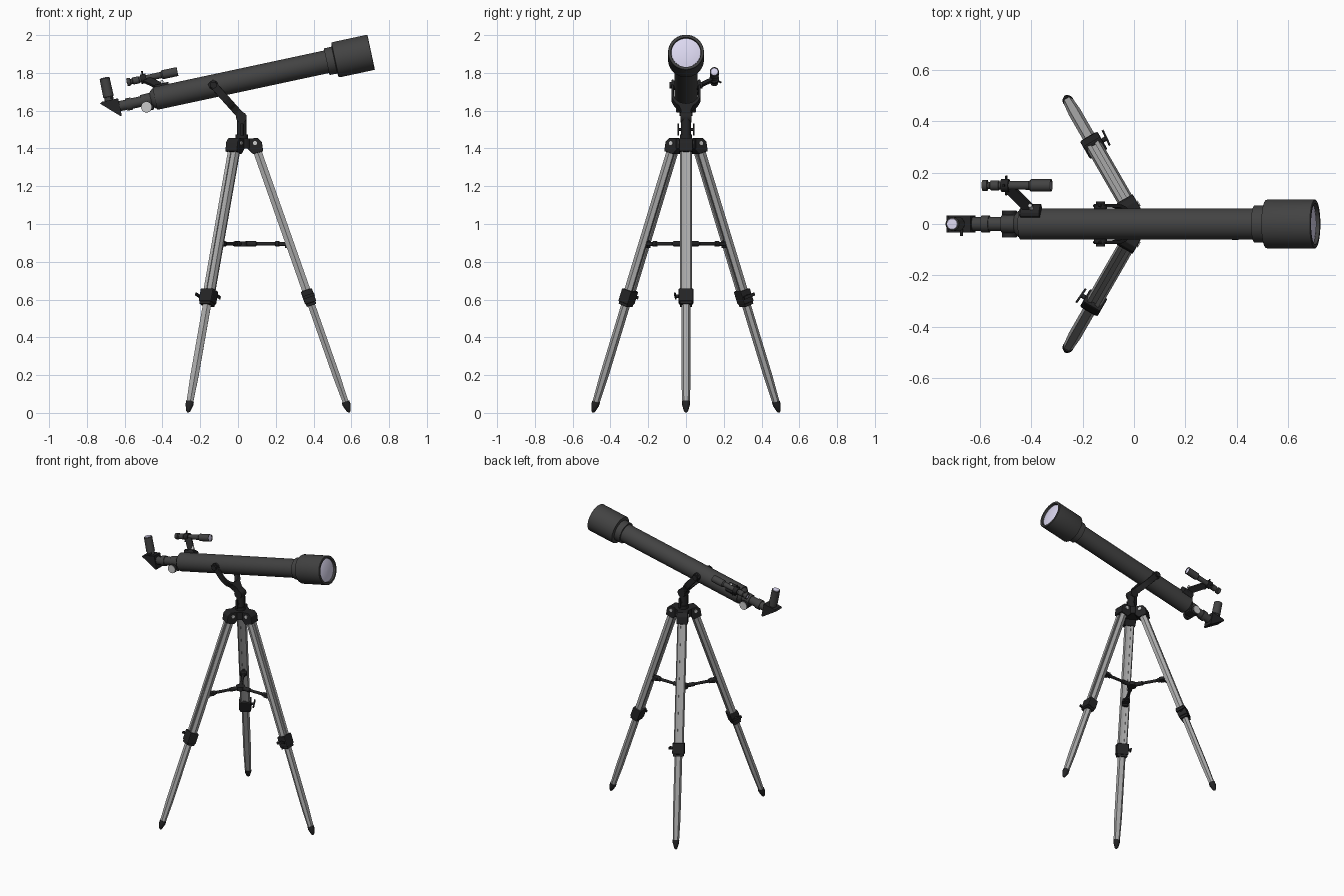
import bpy, bmesh
from math import sin, cos, pi, radians
from mathutils import Matrix, Vector

if "Cube" in bpy.data.objects:
    bpy.data.objects.remove(bpy.data.objects["Cube"])


def material(name, c):
    m = bpy.data.materials.new(name)
    m.diffuse_color = (*c, 1)
    m.use_nodes = True
    m.node_tree.nodes["Principled BSDF"].inputs["Base Color"].default_value = m.diffuse_color
    return m


DARK = material("dark_grey", (0.055, 0.055, 0.055))
BLACK = material("black", (0.018, 0.018, 0.019))
ALU = material("aluminium", (0.4, 0.4, 0.4))
PALE = material("pale_metal", (0.6, 0.6, 0.58))
GLASS = material("glass", (0.72, 0.69, 0.88))


def frame(o, x, y, z):
    m = Matrix((x, y, z)).transposed().to_4x4()
    m.translation = o
    return m


def finish(name, bm, M, mat, smooth=False, bevel=0):
    bmesh.ops.recalc_face_normals(bm, faces=bm.faces)
    bm.transform(M)
    bmesh.ops.recalc_face_normals(bm, faces=bm.faces)
    me = bpy.data.meshes.new(name)
    bm.to_mesh(me)
    bm.free()
    me.materials.append(mat)
    ob = bpy.data.objects.new(name, me)
    bpy.context.collection.objects.link(ob)
    if smooth:
        me.polygons.foreach_set("use_smooth", [True] * len(me.polygons))
        me.set_sharp_from_angle(angle=radians(35))
    if bevel:
        b = ob.modifiers.new("bevel", 'BEVEL')
        b.width, b.segments, b.limit_method = bevel, 2, 'ANGLE'
    return ob


def lathe(name, prof, M, mat, seg=32):
    """Revolve (x, radius) points about local X, ends capped."""
    bm = bmesh.new()
    rings = [[bm.verts.new((x, r * cos(2 * pi * i / seg), r * sin(2 * pi * i / seg)))
              for i in range(seg)] for x, r in prof]
    for a, b in zip(rings, rings[1:]):
        for i in range(seg):
            j = (i + 1) % seg
            bm.faces.new((a[i], a[j], b[j], b[i]))
    bm.faces.new(rings[0])
    bm.faces.new(rings[-1])
    return finish(name, bm, M, mat, smooth=True)


def prism(name, pts, x0, x1, M, mat, taper=1, bevel=0):
    """Extrude a local YZ outline from x0 to x1."""
    bm = bmesh.new()
    a = [bm.verts.new((x0, y, z)) for y, z in pts]
    b = [bm.verts.new((x1, y * taper, z * taper)) for y, z in pts]
    for i in range(len(pts)):
        j = (i + 1) % len(pts)
        bm.faces.new((a[i], a[j], b[j], b[i]))
    bm.faces.new(a)
    bm.faces.new(b)
    return finish(name, bm, M, mat, bevel=bevel)


def rect(y, z, cy=0, cz=0):
    return [(cy - y, cz - z), (cy + y, cz - z), (cy + y, cz + z), (cy - y, cz + z)]


def rod(name, p, q, r, mat, seg=20):
    p, q = Vector(p), Vector(q)
    M = Matrix.Translation(p) @ (q - p).to_track_quat('X', 'Z').to_matrix().to_4x4()
    return lathe(name, [(0, r), ((q - p).length, r)], M, mat, seg)


# Optical frame: X along the tube, Z across it, origin at the rear of the tube
A = radians(12.1)
D, N, Y = Vector((cos(A), 0, sin(A))), Vector((-sin(A), 0, cos(A))), Vector((0, 1, 0))
T0 = Vector((-0.44, 0, 1.664))
T = frame(T0, D, Y, N)


def at(s, y, n):
    return T @ Vector((s, y, n))


# Main tube, dew shield and front lens
lathe("main_tube", [(0, .055), (0, .061), (.94, .061)], T, DARK, 48)
lathe("dew_shield", [(.93, .061), (.93, .072), (.972, .073), (.976, .093), (.982, .095),
                     (1.169, .095), (1.171, .093), (1.171, .08), (1.155, .078)], T, DARK, 48)
lathe("front_lens", [(1.15, .078), (1.158, .077), (1.163, .055), (1.166, .028), (1.167, .003)], T, GLASS, 48)

# Focuser and draw tube
lathe("focuser", [(.005, .056), (-.01, .05), (-.022, .036), (-.075, .034), (-.075, .028), (-.125, .028),
                  (-.125, .033), (-.155, .033), (-.155, .027), (-.195, .027)], T, DARK)
prism("focuser_housing", rect(.026, .026, 0, -.03), -.075, -.015, T, BLACK, bevel=.006)
K = at(-.053, 0, -.034)
rod("focus_axle", K - Y * .05, K + Y * .05, .008, PALE)
for sgn, side in ((-1, "front"), (1, "back")):
    rod(side + "_focus_knob", K + Y * sgn * .032, K + Y * sgn * .05, .029, BLACK, 28)
    rod(side + "_knob_cap", K + Y * sgn * .05, K + Y * sgn * .053, .028, PALE, 28)

# Star diagonal and eyepiece
S = frame(T0, Y, D, N)
prism("diagonal", [(-.289, .034), (-.279, .042), (-.19, .042), (-.19, -.05), (-.198, -.052)],
      -.034, .034, S, BLACK)
E = frame(at(-.238, 0, .035), N, Y, D)
lathe("eyepiece", [(0, .024), (.025, .024), (.027, .028), (.125, .027), (.128, .023)], E, DARK)
lathe("eyepiece_lens", [(.126, .023), (.13, .02), (.131, .003)], E, GLASS)
rod("diagonal_screw", at(-.225, -.046, .052), at(-.225, 0, .052), .006, BLACK, 12)

# Finder scope
F = frame(at(0, .15, .115), D, Y, N)
lathe("finder_scope", [(-.127, .017), (-.127, .021), (-.108, .021), (-.106, .014), (-.098, .014),
                       (-.094, .019), (-.062, .019), (-.06, .016), (.058, .017), (.066, .024),
                       (.146, .024), (.147, .021), (.14, .02)], F, DARK, 24)
lathe("finder_lens", [(.138, .021), (.143, .019), (.145, .003)], F, GLASS, 24)
lathe("finder_eye_lens", [(-.126, .014), (-.129, .003)], F, GLASS, 24)
lathe("finder_ring", [(-.052, .018), (-.052, .025), (-.022, .025), (-.022, .018)], F, BLACK, 24)
for i in range(3):
    a = pi / 2 + i * 2 * pi / 3
    q = at(-.037, .15 + .042 * cos(a), .115 + .042 * sin(a))
    rod("finder_screw", at(-.037, .15, .115), q, .005, BLACK, 10)

# Finder bracket: foot on the tube and slanted arm
prism("finder_foot", [(.022, .05), (.064, .012), (.078, .03), (.074, .05), (.045, .072), (.03, .07)],
      .01, .088, T, BLACK, bevel=.003)
arm_dir = Vector((-.065, .075, .05)).normalized()
across = arm_dir.cross(Vector((1, 0, 0))).normalized()
prism("finder_arm", rect(.009, .022), 0, .115,
      T @ frame((.045, .06, .055), arm_dir, across, arm_dir.cross(across)), BLACK, bevel=.003)
rod("finder_foot_screw", at(.055, .055, .05), at(.055, .072, .085), .008, PALE, 12)

# Yoke: U-shaped fork leaning back to the tube pivot
base, pivot = Vector((.018, 0, 1.57)), Vector((-.13, 0, 1.735))
U = (pivot - base).normalized()
W = Y.cross(U)
half = [(.078, .24), (.07, .248), (.064, .24)]
outer = [(.078 * cos(a), .14 + .09 * sin(a)) for a in [-i * pi / 2 / 6 for i in range(5)]]
inner = [(.064 * cos(a), .14 + .064 * sin(a)) for a in [-i * pi / 2 / 6 for i in range(7)]]
right = [(.024, -.01), (.027, .03)] + outer[::-1] + half + inner
left = [(-y, z) for y, z in right[::-1]]
prism("yoke_fork", right + left[1:], -.02, .02, frame(base, W, Y, U), BLACK, bevel=.003)
for sgn, side in ((-1, "front"), (1, "back")):
    rod(side + "_pivot_boss", pivot + Y * sgn * .058, pivot + Y * sgn * .074, .026, BLACK)
    rod(side + "_pivot_knob", pivot + Y * sgn * .074, pivot + Y * sgn * .088, .018, BLACK, 12)
rod("yoke_elbow", (.018, -.028, 1.565), (.018, .028, 1.565), .028, BLACK, 28)
rod("yoke_post", (.02, 0, 1.44), (.02, 0, 1.565), .026, BLACK, 28)
rod("post_collar", (.02, 0, 1.445), (.02, 0, 1.475), .032, BLACK, 28)
rod("lock_axle", (.02, -.04, 1.5), (.02, .04, 1.5), .007, BLACK, 12)
for sgn in (-1, 1):
    prism("lock_wing", rect(.008, .032), sgn * .036, sgn * .044,
          frame((.02, 0, 1.5), Y, Vector((1, 0, 0)), Vector((0, 0, 1))), BLACK, bevel=.002)

# Tripod hub and spreader centre
rod("tripod_hub", (.02, 0, 1.40), (.02, 0, 1.452), .055, BLACK, 24)
rod("spreader_hub", (.02, 0, .882), (.02, 0, .908), .03, BLACK, 20)

# Three legs with knuckle, rails, clamp, foot and spreader arm
UP = Vector((0, 0, 1))
rail = [(.008, .019), (.024, .022), (.032, 0), (.024, -.022), (.008, -.019)]
for k in range(3):
    a = k * 2 * pi / 3
    R, t = Vector((cos(a), sin(a), 0)), Vector((-sin(a), cos(a), 0))
    C = Vector((.02, 0, 0))
    H = frame(C, t, R, UP)
    prism("leg_knuckle", [(.015, 1.452), (.085, 1.455), (.106, 1.435), (.114, 1.385), (.06, 1.37), (.03, 1.40)],
          -.036, .036, H, BLACK, bevel=.004)
    rod("knuckle_bolt", C + R * .07 + UP * 1.428 - t * .041, C + R * .07 + UP * 1.428 + t * .041, .011, PALE, 16)

    down = (R * .5 - UP * 1.42).normalized()
    out = down.cross(t).normalized()
    if out.dot(R) < 0:
        out = -out
    L = frame(C + R * .07 + UP * 1.42, down, t, out)
    for sgn in (-1, 1):
        prism("upper_leg_rail", [(y * sgn, z) for y, z in rail], .02, .85, L, ALU)
    prism("upper_leg_web", rect(.012, .013), .02, .85, L, ALU)
    low = [(.014, .019), (.025, 0), (.014, -.019), (-.014, -.019), (-.025, 0), (-.014, .019)]
    prism("lower_leg", low, .84, 1.3, L, ALU)
    prism("lower_leg_end", low, 1.3, 1.455, L, ALU, taper=.8)
    lathe("foot", [(1.442, .021), (1.46, .021), (1.495, .011), (1.503, .004)], L, BLACK, 16)
    prism("leg_clamp", rect(.039, .031), .815, .888, L, BLACK, bevel=.006)
    prism("clamp_lip", rect(.033, .027), .885, .902, L, BLACK, bevel=.003)
    rod("clamp_screw", L @ Vector((.85, -.036, 0)), L @ Vector((.85, -.058, 0)), .009, BLACK, 12)
    prism("clamp_wing", [(-.05, -.03), (-.058, -.03), (-.063, .034), (-.055, .034)], .842, .858, L, BLACK)

    # Spreader arm
    P = frame(C + UP * .895, R, t, UP)
    lathe("spreader_arm", [(.02, .014), (.075, .014), (.08, .009), (.175, .01), (.18, .015), (.2, .015)],
          P, BLACK, 12)
    prism("spreader_clevis", rect(.022, .011), .195, .24, P, BLACK, bevel=.003)
    prism("spreader_mount", rect(.02, .022), .228, .25, P, BLACK, bevel=.003)
